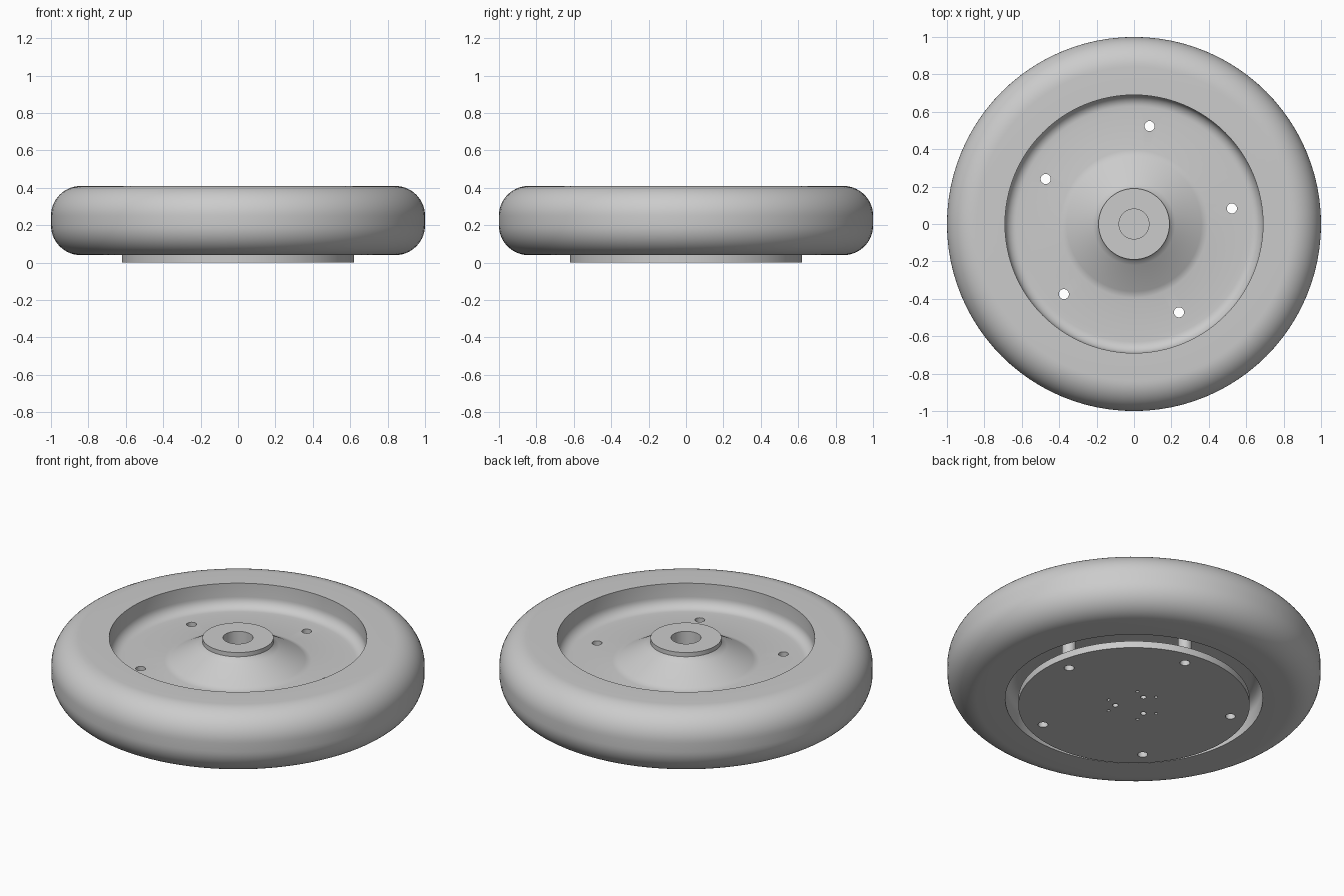
import bpy, bmesh, math
from mathutils import Matrix

if "Cube" in bpy.data.objects:
    bpy.data.objects.remove(bpy.data.objects["Cube"])

GREY = (0.6, 0.6, 0.6, 1)
grey = bpy.data.materials.new("plain grey")
grey.use_nodes = True
grey.diffuse_color = GREY
grey.node_tree.nodes["Principled BSDF"].inputs["Base Color"].default_value = GREY

MID = 0.225        # height of the wheel's middle plane
HALF = 0.185       # half the wheel's width
PLATE_TOP = MID - HALF
WEB = 0.045        # half thickness of the web
BOLT_RING, BOLT_R = 0.53, 0.027
BOLT_ANGLES = [9 + 72 * i for i in range(5)]


def new_object(name, bm):
    bmesh.ops.recalc_face_normals(bm, faces=bm.faces)
    mesh = bpy.data.meshes.new(name)
    bm.to_mesh(mesh)
    bm.free()
    mesh.materials.append(grey)
    obj = bpy.data.objects.new(name, mesh)
    bpy.context.collection.objects.link(obj)
    return obj


def lathe(name, profile, segments):
    """Spin a closed (radius, height) outline around the z axis."""
    bm = bmesh.new()
    rings = []
    for s in range(segments):
        a = math.tau * s / segments
        rings.append([bm.verts.new((r * math.cos(a), r * math.sin(a), z)) for r, z in profile])
    n = len(profile)
    for s in range(segments):
        here, there = rings[s], rings[(s + 1) % segments]
        for i in range(n):
            j = (i + 1) % n
            bm.faces.new((here[i], there[i], there[j], here[j]))
    return new_object(name, bm)


def arc(cr, cz, radius, start, end, steps):
    angles = [math.radians(start + (end - start) * i / steps) for i in range(steps + 1)]
    return [(cr + radius * math.cos(a), cz + radius * math.sin(a)) for a in angles]


def polar(radius, degrees):
    a = math.radians(degrees)
    return radius * math.cos(a), radius * math.sin(a)


def drill(obj, holes):
    """Cut vertical holes given as (ring radius, angle, hole radius)."""
    bm = bmesh.new()
    for ring, angle, radius in holes:
        x, y = polar(ring, angle)
        bmesh.ops.create_cone(bm, cap_ends=True, segments=20, radius1=radius, radius2=radius,
                              depth=2, matrix=Matrix.Translation((x, y, 0)))
    cutter = new_object("hole_cutter", bm)
    cutter.hide_render = True
    mod = obj.modifiers.new("holes", "BOOLEAN")
    mod.operation, mod.solver, mod.object = "DIFFERENCE", "EXACT", cutter
    bpy.context.view_layer.objects.active = obj
    bpy.ops.object.modifier_apply(modifier=mod.name)
    bpy.data.objects.remove(cutter)


def smooth(obj):
    bpy.ops.object.select_all(action="DESELECT")
    obj.select_set(True)
    bpy.context.view_layer.objects.active = obj
    bpy.ops.object.shade_smooth_by_angle(angle=math.radians(35))


bolt_holes = [(BOLT_RING, a, BOLT_R) for a in BOLT_ANGLES]

# Wheel: hub, flared boss, dished web and rounded tread, mirrored about the middle
upper = [(0.08, HALF), (0.19, HALF), (0.19, 0.16), (0.2, 0.147), (0.22, 0.134),
         (0.36, 0.056), (0.375, 0.049), (0.395, WEB), (0.6, WEB)]
upper += arc(0.63, WEB + 0.06, 0.06, -90, 0, 8)
upper += [(0.69, HALF)]
upper += arc(0.84, HALF - 0.16, 0.16, 90, 0, 14)
lower = [(r, -z) for r, z in reversed(upper)]
wheel = lathe("wheel", [(r, z + MID) for r, z in upper + lower], 96)
drill(wheel, bolt_holes)
smooth(wheel)

# Backing plate with its bolt holes and the small hub mounting holes
bm = bmesh.new()
bmesh.ops.create_cone(bm, cap_ends=True, segments=96, radius1=0.62, radius2=0.62,
                      depth=PLATE_TOP, matrix=Matrix.Translation((0, 0, PLATE_TOP / 2)))
plate = new_object("backing_plate", bm)
hub_holes = []
for i in range(3):
    a = 80 + 120 * i
    hub_holes += [(0.1, a, 0.016), (0.148, a - 23, 0.009), (0.148, a + 23, 0.009)]
drill(plate, bolt_holes + hub_holes)
smooth(plate)

# Spacer tubes between the plate and the web
for i, a in enumerate(BOLT_ANGLES):
    low, high = PLATE_TOP, MID - WEB
    tube = lathe(f"spacer_{i + 1}", [(BOLT_R, low), (0.037, low), (0.037, high), (BOLT_R, high)], 20)
    tube.location = (*polar(BOLT_RING, a), 0)
    smooth(tube)
